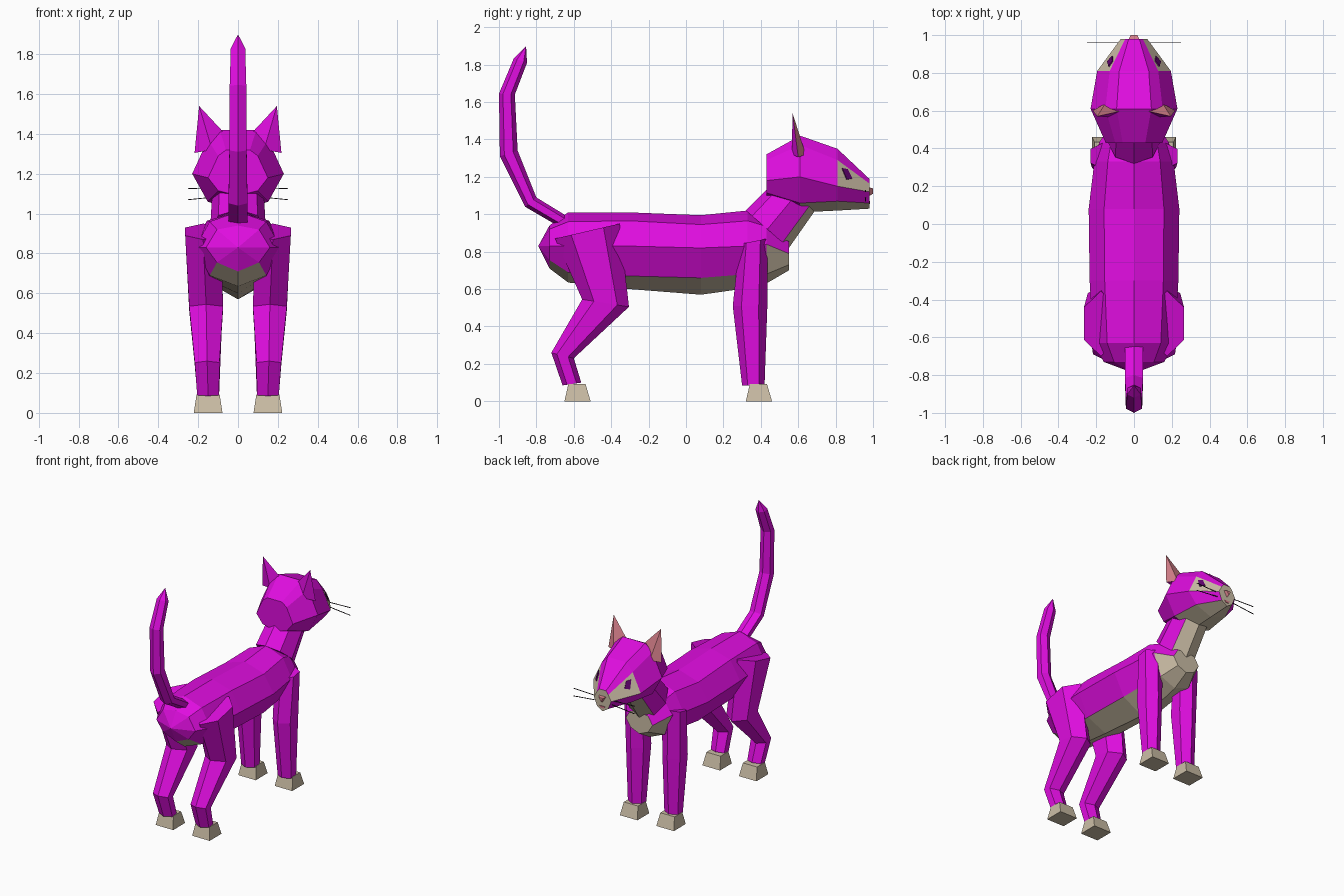
import bpy, bmesh, math
from mathutils import Vector

if "Cube" in bpy.data.objects:
    bpy.data.objects.remove(bpy.data.objects["Cube"])


def material(name, rgb):
    m = bpy.data.materials.new(name)
    m.diffuse_color = (*rgb, 1)
    m.use_nodes = True
    m.node_tree.nodes["Principled BSDF"].inputs["Base Color"].default_value = m.diffuse_color
    return m


PURPLE = material("purple fur", (0.74, 0.004, 0.74))
BEIGE = material("beige fur", (0.60, 0.51, 0.38))
PINK = material("pink skin", (0.66, 0.21, 0.25))
EYE = material("eye violet", (0.12, 0.0, 0.16))
DARK = material("whisker dark", (0.02, 0.015, 0.02))


def finish(name, bm, mats, closed=True):
    bmesh.ops.remove_doubles(bm, verts=bm.verts, dist=1e-4)
    if closed:
        bmesh.ops.recalc_face_normals(bm, faces=bm.faces)
    me = bpy.data.meshes.new(name)
    bm.to_mesh(me)
    bm.free()
    for m in mats:
        me.materials.append(m)
    ob = bpy.data.objects.new(name, me)
    bpy.context.collection.objects.link(ob)
    return ob


def loft(name, rings, mats, rule=lambda seg, j: 0, caps=(0, 0)):
    """Skin a list of equal point rings; rule picks the colour of each face."""
    bm = bmesh.new()
    vs = [[bm.verts.new(p) for p in r] for r in rings]
    n = len(vs[0])
    for i in range(len(vs) - 1):
        for j in range(n):
            k = (j + 1) % n
            f = bm.faces.new((vs[i][j], vs[i][k], vs[i + 1][k], vs[i + 1][j]))
            f.material_index = rule(i, j)
    for r, c in ((vs[0], caps[0]), (vs[-1], caps[1])):
        bm.faces.new(r).material_index = c
    return finish(name, bm, mats)


def section(y, w, top, sh, mid, low, bot, flat=0.0):
    """Symmetric upright cross-section, starting at the top."""
    half = [(flat * w, top), (0.66 * w, sh), (w, mid), (0.66 * w, low), (0, bot)]
    pts = half + [(-x, z) for x, z in reversed(half) if x > 0]
    return [(x, y, z) for x, z in pts]


def ring(back, front, cx, rx, n):
    """Tilted oval ring between two (y, z) points, first corner at the front."""
    b, f = Vector(back), Vector(front)
    c, u = (b + f) / 2, (f - b) / 2
    out = []
    for k in range(n):
        a = 2 * math.pi * k / n
        p = c + u * math.cos(a)
        out.append((cx + rx * math.sin(a), p.x, p.y))
    return out


# Body with beige belly and chest
body = [
    [(0, -0.79, 0.83)] * 8,
    section(-0.73, 0.16, 0.94, 0.92, 0.83, 0.755, 0.71),
    section(-0.63, 0.215, 1.01, 0.96, 0.83, 0.69, 0.635),
    section(-0.30, 0.235, 1.01, 0.965, 0.83, 0.67, 0.60),
    section(0.08, 0.24, 0.995, 0.945, 0.82, 0.66, 0.57),
    section(0.33, 0.21, 1.02, 0.965, 0.83, 0.68, 0.605),
    section(0.43, 0.185, 0.97, 0.935, 0.84, 0.68, 0.63),
    section(0.55, 0.11, 0.86, 0.85, 0.79, 0.73, 0.70)]


def body_rule(seg, j):
    return int((seg >= 1 and j in (3, 4)) or (seg == 6 and 2 <= j <= 5))


bm_body = loft("body", body, [PURPLE, BEIGE], body_rule, (0, 1))

# Neck with beige throat
loft("neck", [ring((0.32, 1.02), (0.55, 0.82), 0, 0.14, 8),
              ring((0.47, 1.17), (0.69, 1.02), 0, 0.13, 8)],
     [PURPLE, BEIGE], lambda s, j: int(j in (0, 7)))

# Head with beige eye mask, chin and muzzle
head = [
    section(0.43, 0.15, 1.32, 1.29, 1.18, 1.115, 1.09, 0.4),
    section(0.61, 0.23, 1.42, 1.37, 1.20, 1.06, 1.01, 0.4),
    section(0.81, 0.195, 1.35, 1.29, 1.15, 1.07, 1.02, 0.4),
    section(0.98, 0.07, 1.19, 1.165, 1.12, 1.06, 1.03, 0.4)]


def head_rule(seg, j):
    return int((seg >= 1 and j in (3, 4)) or (seg == 2 and j in (1, 6)))


loft("head", head, [PURPLE, BEIGE], head_rule, (0, 1))

# Nose
loft("nose", [[(x, 0.975, z) for x, z in ((-.03, 1.145), (.03, 1.145), (0, 1.095))],
              [(x, 1.0, z) for x, z in ((-.018, 1.138), (.018, 1.138), (0, 1.11))]], [PINK])

# Mouth plate
loft("mouth", [[(x, y, z) for x, z in ((-.022, 1.07), (.022, 1.07), (.012, 1.055), (-.012, 1.055))]
               for y in (0.979, 0.985)], [PINK])

# Tail
tail = [((-0.62, 0.90), (-0.62, 0.98), 0.055), ((-0.86, 1.04), (-0.80, 1.09), 0.055),
        ((-0.995, 1.31), (-0.90, 1.34), 0.05), ((-1.0, 1.645), (-0.915, 1.64), 0.048),
        ((-0.92, 1.835), (-0.85, 1.81), 0.042), ((-0.855, 1.90), (-0.855, 1.90), 0)]
loft("tail", [ring(b, f, 0, r, 6) for b, f, r in tail], [PURPLE])

# Leg rings: back point, front point, centre x, half width
rear = [((-0.70, 0.87), (-0.355, 0.95), 0.175, 0.09), ((-0.555, 0.545), (-0.305, 0.505), 0.16, 0.085),
        ((-0.72, 0.26), (-0.60, 0.23), 0.155, 0.062), ((-0.66, 0.085), (-0.56, 0.10), 0.15, 0.055)]
front = [((0.285, 0.84), (0.435, 0.87), 0.155, 0.075), ((0.25, 0.51), (0.435, 0.51), 0.15, 0.072),
         ((0.30, 0.085), (0.42, 0.085), 0.15, 0.055)]

for s, side in ((1, "right"), (-1, "left")):
    for name, rows, fy in (("rear", rear, -0.58), ("front", front, 0.39)):
        # Leg
        loft(f"{name}_leg_{side}",
             [ring(b, f, s * cx, rx / math.cos(math.pi / 6), 6) for b, f, cx, rx in rows], [PURPLE])
        # Paw
        paw = []
        for z, hx, hy, dy in ((0, 0.072, 0.07, 0), (0.092, 0.058, 0.046, -0.003)):
            paw.append([(s * 0.15 + a * hx, fy + dy + b * hy, z)
                        for a, b in ((-1, -1), (1, -1), (1, 1), (-1, 1))])
        loft(f"{name}_paw_{side}", paw, [BEIGE])

    # Ear: purple back, pink front
    bm = bmesh.new()
    tip, inner, outer, fore, rearp = [bm.verts.new((s * x, y, z)) for x, y, z in (
        (0.195, 0.57, 1.54), (0.06, 0.60, 1.395), (0.218, 0.60, 1.305),
        (0.15, 0.64, 1.32), (0.13, 0.565, 1.32))]
    for a, b, c, m in ((tip, inner, fore, 1), (tip, fore, outer, 1),
                       (tip, outer, rearp, 0), (tip, rearp, inner, 0)):
        bm.faces.new((a, b, c)).material_index = m
    bm.faces.new((inner, rearp, outer, fore))
    finish(f"ear_{side}", bm, [PURPLE, PINK])

    # Eye plate lying on the mask face
    A, B, C, D = [Vector(head[r][j]) for r, j in ((2, 1), (2, 2), (3, 2), (3, 1))]
    nrm = (B - A).cross(D - A).normalized()
    nrm *= 1 if nrm.x > 0 else -1
    plate = []
    for off in (-0.002, 0.006):
        pts = []
        for u, t in ((0.13, 0.22), (0.3, 0.12), (0.45, 0.45), (0.28, 0.62)):
            p = A.lerp(D, u).lerp(B.lerp(C, u), t) + nrm * off
            pts.append((s * p.x, p.y, p.z))
        plate.append(pts)
    loft(f"eye_{side}", plate, [EYE])

    # Whiskers
    for i, (z0, z1) in enumerate(((1.12, 1.127), (1.09, 1.07))):
        loft(f"whisker_{side}_{i + 1}",
             [[(s * x, 0.96 + dy, z + dz) for dy, dz in ((-.002, -.002), (.002, -.002), (.002, .002), (-.002, .002))]
              for x, z in ((0.05, z0), (0.25, z1))], [DARK])
